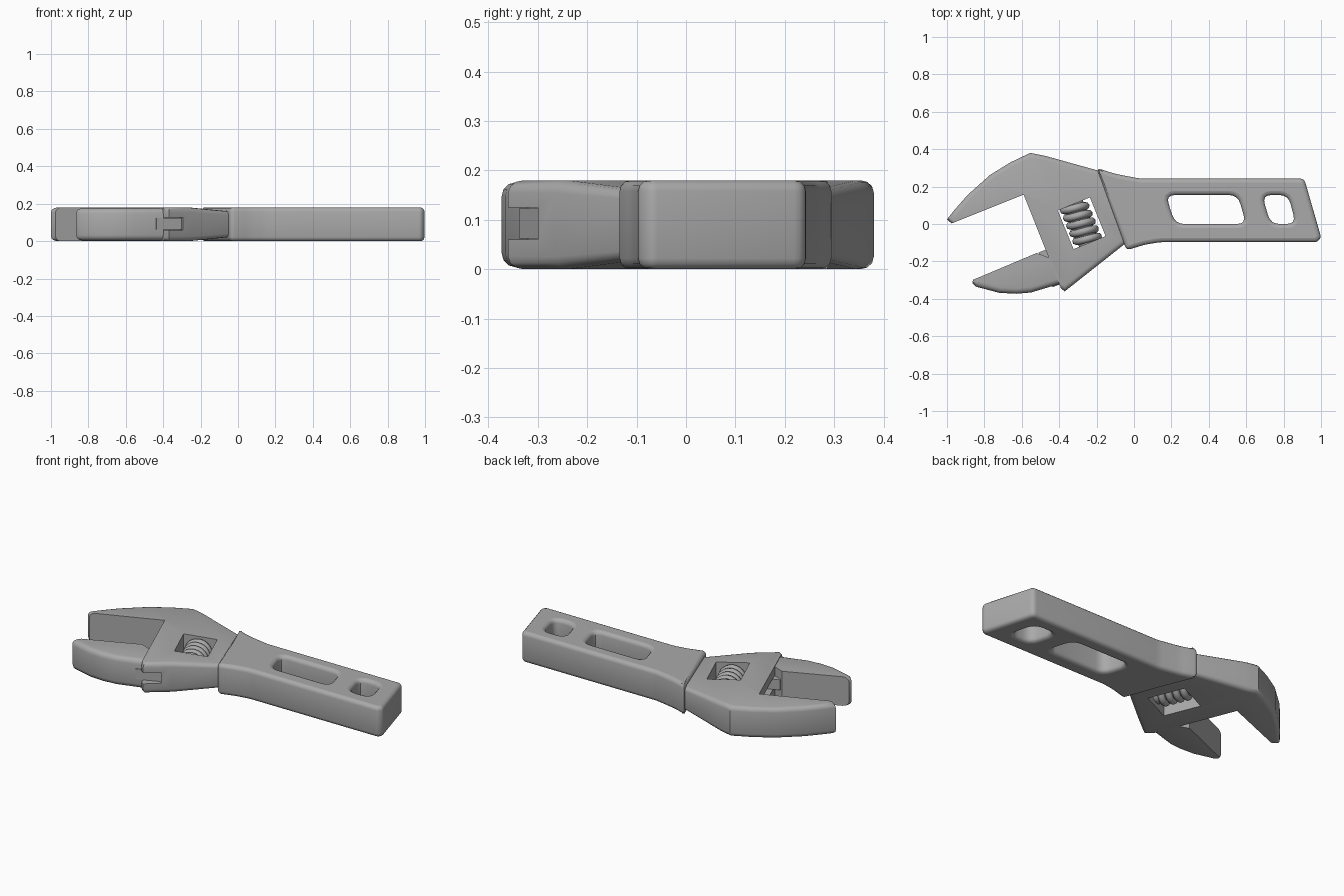
import bpy, bmesh, math
from mathutils import Vector

cube = bpy.data.objects.get("Cube")
if cube:
    bpy.data.objects.remove(cube, do_unlink=True)

THICK = 0.18
MID = THICK / 2
U = Vector((0.927, 0.376, 0))      # across the jaw face, towards the handle
V = Vector((-0.376, 0.927, 0))     # along the jaw face, towards the fixed jaw

steel = bpy.data.materials.new("grey steel")
steel.use_nodes = True
GREY = (0.4, 0.4, 0.4, 1)
steel.diffuse_color = GREY
steel.node_tree.nodes["Principled BSDF"].inputs["Base Color"].default_value = GREY


def link(name, data):
    ob = bpy.data.objects.new(name, data)
    bpy.context.collection.objects.link(ob)
    return ob


def finish(ob, angle=35):
    """Bake curves and modifiers to a mesh, then smooth it and colour it."""
    bpy.context.view_layer.update()
    dg = bpy.context.evaluated_depsgraph_get()
    mesh = bpy.data.meshes.new_from_object(ob.evaluated_get(dg))
    name = ob.name
    bpy.data.objects.remove(ob, do_unlink=True)
    ob = link(name, mesh)
    mesh.materials.clear()
    mesh.materials.append(steel)
    for o in bpy.context.selected_objects:
        o.select_set(False)
    ob.select_set(True)
    bpy.context.view_layer.objects.active = ob
    bpy.ops.object.shade_smooth_by_angle(angle=math.radians(angle))
    return ob


def fillet(points, r, steps=4):
    """Round every corner of a closed 2D outline."""
    out = []
    pts = [Vector(p) for p in points]
    for i, p in enumerate(pts):
        a, b = pts[i - 1] - p, pts[(i + 1) % len(pts)] - p
        d = min(r, a.length * 0.4, b.length * 0.4)
        a, b = p + a.normalized() * d, p + b.normalized() * d
        for k in range(steps + 1):
            t = k / steps
            out.append(a * (1 - t) ** 2 + p * 2 * t * (1 - t) + b * t * t)
    return out


def prism(name, outline, z0, z1, bevel=0, sharp=()):
    """Extrude an outline; round its rims except along the sharp segments."""
    bm = bmesh.new()
    low = [bm.verts.new((p[0], p[1], z0)) for p in outline]
    high = [bm.verts.new((p[0], p[1], z1)) for p in outline]
    n = len(outline)
    bm.faces.new(low[::-1])
    bm.faces.new(high)
    for i in range(n):
        j = (i + 1) % n
        bm.faces.new((low[i], low[j], high[j], high[i]))
    bmesh.ops.recalc_face_normals(bm, faces=bm.faces)
    if bevel:
        rims = [bm.edges.get((ring[i], ring[(i + 1) % n]))
                for ring in (low, high) for i in range(n) if i not in sharp]
        bmesh.ops.bevel(bm, geom=rims, offset=bevel, segments=3, profile=0.5,
                        affect='EDGES', clamp_overlap=True)
    mesh = bpy.data.meshes.new(name)
    bm.to_mesh(mesh)
    bm.free()
    return link(name, mesh)


def jaw_box(u0, u1, v0, v1):
    """Rectangle aligned with the jaw face."""
    return [U * u + V * v for u, v in ((u0, v0), (u1, v0), (u1, v1), (u0, v1))]


# Handle: rounded plate with two slanted openings
body = [(-0.2, 0.3), (-0.04, -0.14), (0.06, -0.11), (0.14, -0.097),
        (0.98, -0.097), (1.0, -0.07), (0.91, 0.243), (0.03, 0.243), (-0.1, 0.268)]
long_hole = [(0.17, 0.155), (0.22, 0.0), (0.6, 0.0), (0.555, 0.155)]
short_hole = [(0.685, 0.155), (0.73, 0.0), (0.865, 0.0), (0.825, 0.155)]
ROUND = 0.022
curve = bpy.data.curves.new("handle", 'CURVE')
curve.dimensions = '2D'
curve.fill_mode = 'BOTH'
curve.bevel_depth = ROUND
curve.bevel_resolution = 2
curve.offset = -ROUND
curve.extrude = MID - ROUND
for outline, radius in ((body, 0.025), (long_hole, 0.05), (short_hole, 0.05)):
    pts = fillet(outline, radius)
    spline = curve.splines.new('POLY')
    spline.points.add(len(pts) - 1)
    for sp, p in zip(spline.points, pts):
        sp.co = (p.x, p.y, 0, 1)
    spline.use_cyclic_u = True
handle = link("handle", curve)
handle.location.z = MID
handle = finish(handle)
handle.location.z = MID

# Head with the fixed jaw, thinning towards the handle
head_outline = [(-0.59, 0.157), (-0.39, -0.345), (-0.37, -0.36), (-0.06, -0.115),
                (0.02, -0.05), (-0.08, 0.22), (-0.19, 0.285), (-0.47, 0.363),
                (-0.555, 0.38), (-0.66, 0.33), (-0.77, 0.262), (-0.89, 0.155),
                (-0.96, 0.075), (-1.0, 0.025), (-0.975, 0.003)]
head = prism("head_and_fixed_jaw", head_outline, 0, THICK, 0.025, sharp=(0, 14))
bm = bmesh.new()
bm.from_mesh(head.data)
START, END = -0.33, -0.09
for s in (START, END):
    bmesh.ops.bisect_plane(bm, geom=bm.verts[:] + bm.edges[:] + bm.faces[:],
                           plane_co=U * s, plane_no=U)
for v in bm.verts:
    t = min(max((v.co.dot(U) - START) / (END - START), 0), 1)
    v.co.z = MID + (v.co.z - MID) * (1 - 0.22 * t)
bm.to_mesh(head.data)
bm.free()

# Cut the screw window and the slide slot
cutters = [prism("window_cutter", jaw_box(-0.35, -0.165, -0.003, 0.22), -0.1, 0.3),
           prism("slot_cutter", jaw_box(-0.6, -0.385, -0.5, 0.27), 0.06, 0.125)]
for c in cutters:
    c.hide_render = True
    mod = head.modifiers.new(c.name, 'BOOLEAN')
    mod.operation = 'DIFFERENCE'
    mod.solver = 'EXACT'
    mod.object = c
finish(head)
for c in cutters:
    bpy.data.objects.remove(c, do_unlink=True)

# Sliding jaw and the rail that holds it in the slot
jaw_outline = [(-0.86, -0.298), (-0.865, -0.315), (-0.845, -0.335), (-0.72, -0.368),
               (-0.63, -0.373), (-0.55, -0.366), (-0.397, -0.32),
               (-0.455, -0.18), (-0.52, -0.155)]
finish(prism("sliding_jaw", jaw_outline, 0.004, THICK - 0.004, 0.028, sharp=(6, 7, 8)))
finish(prism("jaw_rail", jaw_box(-0.53, -0.387, -0.15, 0.05), 0.062, 0.123))

# Adjusting screw: core with a round helical thread
centre = U * -0.262 + V * 0.109 + Vector((0, 0, MID))
LENGTH, TURNS, STEPS = 0.2, 4.5, 24
core = bmesh.new()
bmesh.ops.create_cone(core, cap_ends=True, segments=24, radius1=0.056,
                      radius2=0.056, depth=LENGTH + 0.03)
mesh = bpy.data.meshes.new("screw_core")
core.to_mesh(mesh)
core.free()
screw = link("screw_core", mesh)
mesh.transform(V.to_track_quat('Z', 'Y').to_matrix().to_4x4())
finish(screw).location = centre

helix = bpy.data.curves.new("screw_thread", 'CURVE')
helix.dimensions = '3D'
helix.bevel_depth = 0.02
helix.bevel_resolution = 2
helix.use_fill_caps = True
spline = helix.splines.new('POLY')
count = int(TURNS * STEPS)
spline.points.add(count)
for i, sp in enumerate(spline.points):
    a = i / STEPS * math.tau
    p = centre + V * (LENGTH * (i / count - 0.5)) \
        + (U * math.cos(a) + Vector((0, 0, math.sin(a)))) * 0.06
    sp.co = (*p, 1)
finish(link("screw_thread", helix), 50)
